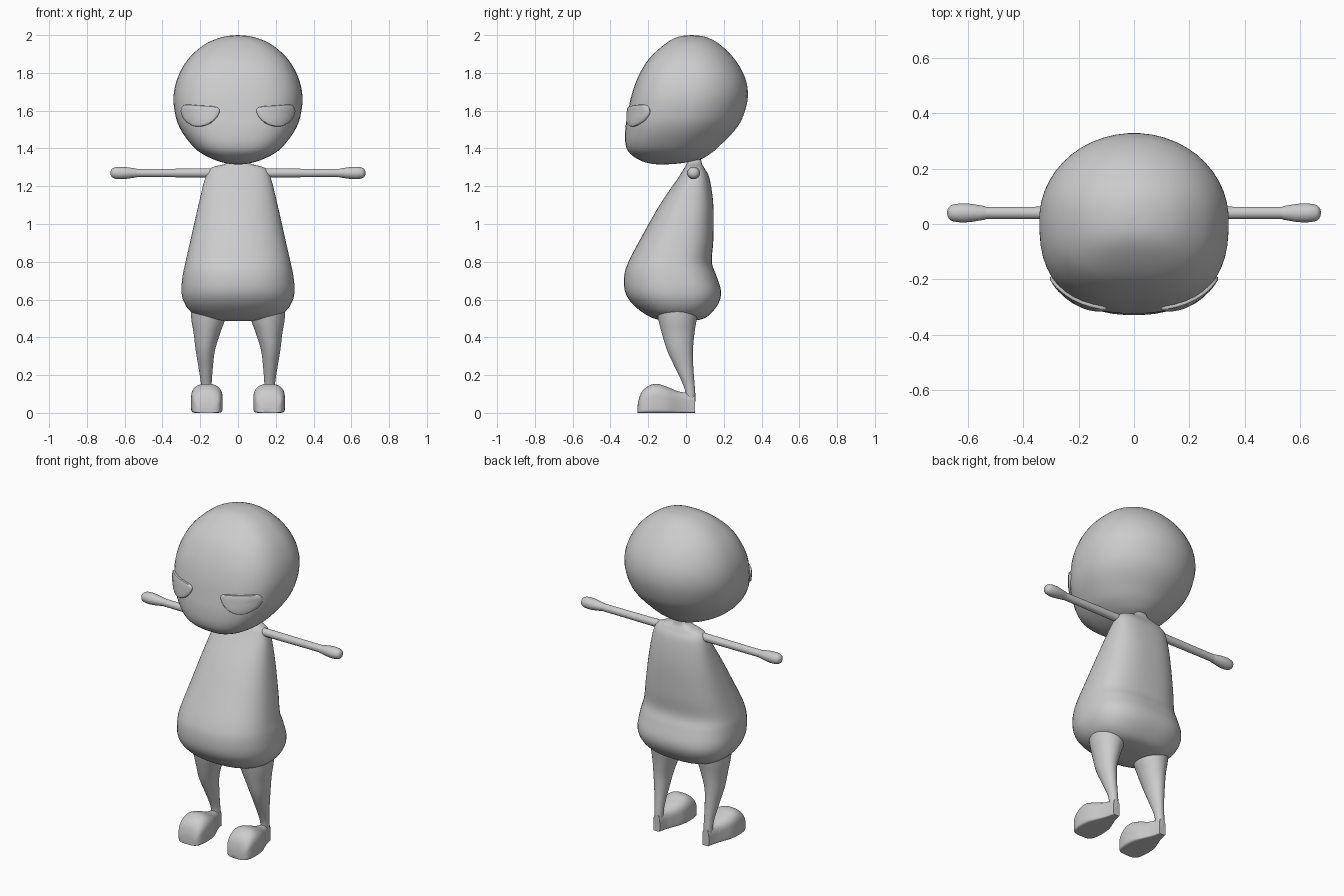
import bpy, bmesh
from math import pi, cos, sin
from mathutils import Vector
from mathutils.bvhtree import BVHTree

if "Cube" in bpy.data.objects:
    bpy.data.objects.remove(bpy.data.objects["Cube"])


def spline(keys, steps, closed=False):
    """Catmull-Rom interpolation of a list of tuples."""
    n, out = len(keys), []
    at = lambda i: keys[i % n] if closed else keys[max(0, min(n - 1, i))]
    for i in range(n if closed else n - 1):
        quad = list(zip(at(i - 1), at(i), at(i + 1), at(i + 2)))
        for s in range(steps):
            t = s / steps
            out.append([b + 0.5 * t * (c - a + t * (2*a - 5*b + 4*c - d + t * (3*(b - c) + d - a)))
                        for a, b, c, d in quad])
    return out if closed else out + [list(keys[-1])]


def finish(name, bm, mirror):
    bmesh.ops.recalc_face_normals(bm, faces=bm.faces)
    mesh = bpy.data.meshes.new(name)
    bm.to_mesh(mesh)
    ob = bpy.data.objects.new(name, mesh)
    bpy.context.collection.objects.link(ob)
    if mirror:
        ob.modifiers.new("mirror", "MIRROR").use_mirror_merge = False
    bpy.ops.object.select_all(action="DESELECT")
    ob.select_set(True)
    bpy.context.view_layer.objects.active = ob
    bpy.ops.object.shade_smooth_by_angle(angle=pi / 3.6)
    return ob


def skin(bm, rings):
    for a, b in zip(rings, rings[1:]):
        for i in range(len(a)):
            j = (i + 1) % len(a)
            bm.faces.new((a[i], a[j], b[j], b[i]))


def loft(name, keys, axes="xyz", exps=(2, 2), sides=48, steps=5, mirror=False):
    """Keys: (position, centre u, half width u, low v, high v); axes: u, v, position.
    exps: squareness of the low-v and high-v halves."""
    bm, rings = bmesh.new(), []
    order = ["xyz".index(c) for c in axes]
    for t, uc, uw, v0, v1 in spline(keys, steps):
        ring = []
        for k in range(sides):
            a = 2 * pi * (k + 0.5) / sides
            c, s = cos(a), sin(a)
            e = 2 / exps[s > 0]
            co = [0, 0, 0]
            co[order[0]] = uc + uw * abs(c) ** e * (1 if c > 0 else -1)
            co[order[1]] = (v0 + v1) / 2 + (v1 - v0) / 2 * abs(s) ** e * (1 if s > 0 else -1)
            co[order[2]] = t
            ring.append(bm.verts.new(co))
        rings.append(ring)
    skin(bm, rings)
    bm.faces.new(rings[0])
    bm.faces.new(rings[-1])
    return finish(name, bm, mirror)


# Head: round skull leaning forward to a blunt face
head = loft("head", [
    (2.0, 0, .003, .027, .033), (1.99, 0, .082, -.045, .105), (1.95, 0, .178, -.115, .18),
    (1.87, 0, .267, -.2, .26), (1.77, 0, .322, -.258, .315), (1.67, 0, .342, -.292, .328),
    (1.57, 0, .331, -.312, .303), (1.5, 0, .304, -.322, .262), (1.43, 0, .255, -.322, .195),
    (1.38, 0, .203, -.303, .14), (1.34, 0, .125, -.25, .07), (1.32, 0, .055, -.19, -.04),
    (1.315, 0, .003, -.133, -.127)], exps=(2.7, 2))

# Eyes: half-closed D-shaped pads laid on the face
src = bmesh.new()
src.from_mesh(head.data)
tree = BVHTree.FromBMesh(src)
outline = spline([(.10, 1.612), (.13, 1.622), (.2, 1.627), (.27, 1.632), (.293, 1.62),
                  (.298, 1.59), (.28, 1.55), (.24, 1.522), (.2, 1.515), (.15, 1.53),
                  (.115, 1.56), (.098, 1.59)], 4, closed=True)
bm, rings = bmesh.new(), []
for scale, lift in ((1, -.008), (.99, .006), (.95, .011), (.8, .013), (.5, .014), (.2, .014)):
    ring = []
    for x, z in outline:
        origin = Vector((.2 + (x - .2) * scale, -1, 1.58 + (z - 1.58) * scale))
        hit, normal, _, _ = tree.ray_cast(origin, Vector((0, 1, 0)))
        if normal.y > 0:
            normal = -normal
        ring.append(bm.verts.new(hit + normal * lift))
    rings.append(ring)
skin(bm, rings)
bm.faces.new(rings[-1])
finish("eyes", bm, True)

# Body: neck, shoulders, heavy belly and seat
loft("body", [
    (1.38, 0, .036, .02, .075), (1.34, 0, .04, .012, .08), (1.318, 0, .07, .003, .085),
    (1.295, 0, .145, -.01, .098), (1.24, 0, .175, -.045, .125), (1.1, 0, .21, -.14, .145),
    (.915, 0, .252, -.245, .145), (.8, 0, .278, -.305, .137), (.73, 0, .293, -.327, .16),
    (.65, 0, .3, -.325, .185), (.59, 0, .288, -.295, .177), (.535, 0, .25, -.235, .14),
    (.5, 0, .185, -.17, .095), (.488, 0, .1, -.11, .03), (.487, 0, .01, -.05, -.03)],
    exps=(2.3, 2.7))

# Arms with mitten hands
loft("arms", [
    (.1, 1.27, .024, .016, .064), (.5, 1.27, .022, .018, .062), (.54, 1.27, .024, .015, .065),
    (.59, 1.27, .031, .007, .073), (.63, 1.27, .033, .006, .074), (.66, 1.27, .027, .012, .068),
    (.672, 1.27, .015, .025, .055), (.675, 1.27, .002, .038, .042)],
    axes="zyx", sides=24, mirror=True)

# Legs: tapered from the hip to the ankle
loft("legs", [
    (.62, .155, .1, -.17, .08), (.5, .158, .09, -.148, .058), (.42, .165, .07, -.128, .045),
    (.33, .173, .051, -.1, .037), (.24, .171, .038, -.058, .039), (.16, .168, .029, -.02, .045),
    (.11, .167, .026, -.004, .049), (.05, .166, .024, -.002, .049)],
    sides=32, mirror=True)

# Feet: bulbous toes on a flat sole, narrowing to the heel
loft("feet", [
    (-.257, .165, .03, 0, .025), (-.252, .165, .055, 0, .065), (-.235, .165, .072, 0, .11),
    (-.2, .165, .081, 0, .142), (-.155, .165, .083, 0, .154), (-.1, .165, .075, 0, .138),
    (-.04, .165, .05, 0, .114), (0, .166, .034, 0, .107), (.048, .166, .022, 0, .1)],
    axes="xzy", exps=(10, 2.5), mirror=True)
